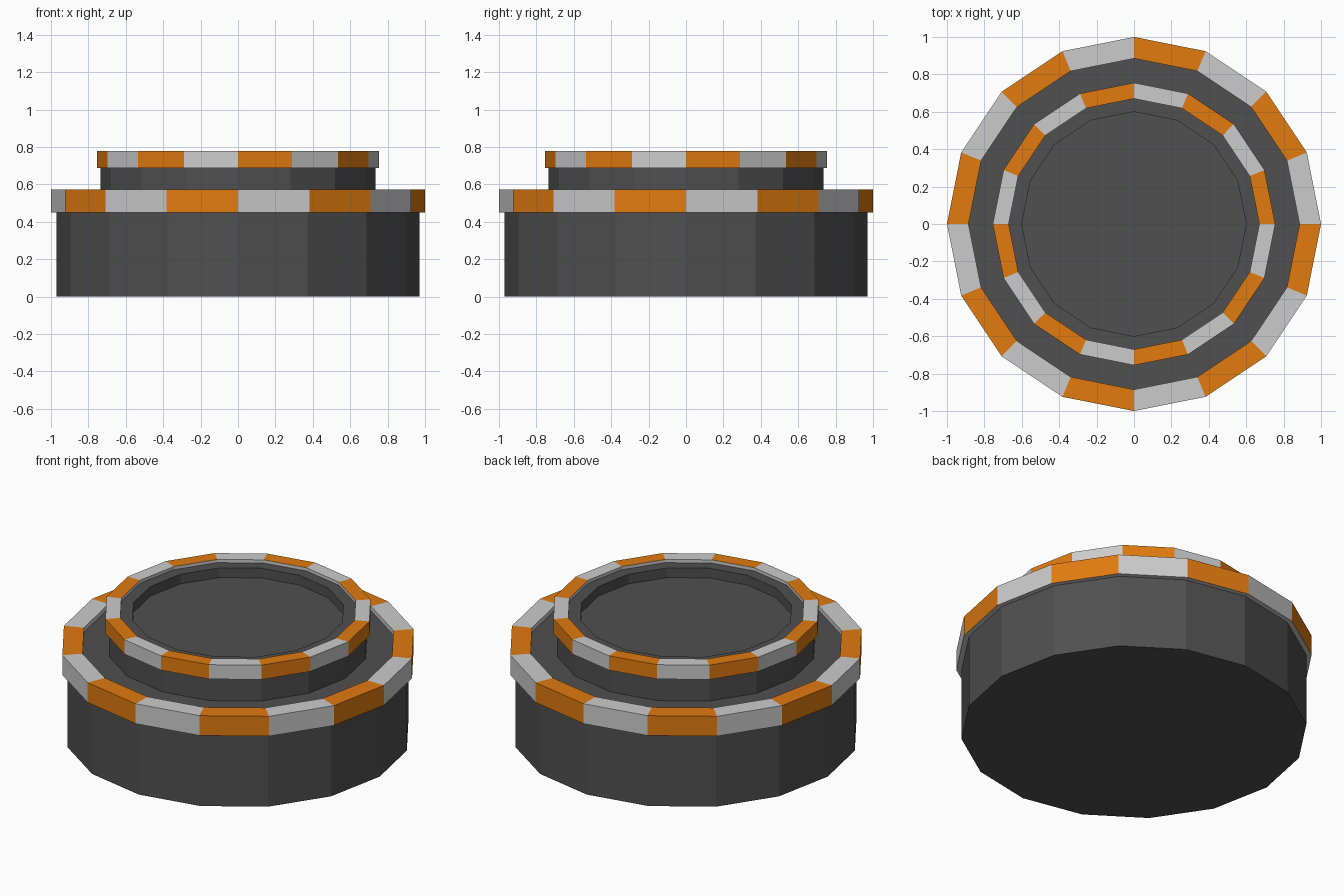
import bpy, bmesh
from math import cos, sin, tau

if "Cube" in bpy.data.objects:
    bpy.data.objects.remove(bpy.data.objects["Cube"])

SIDES = 16


def material(name, rgb):
    m = bpy.data.materials.new(name)
    m.diffuse_color = (*rgb, 1)
    m.use_nodes = True
    m.node_tree.nodes["Principled BSDF"].inputs["Base Color"].default_value = m.diffuse_color
    return m


dark = material("dark_grey", (0.08, 0.08, 0.08))
light = material("light_grey", (0.8, 0.8, 0.8))
orange = material("orange", (0.75, 0.197, 0.005))


def lathe(name, profile, mats, plain=(), cap_start=False, cap_end=False):
    """Spin an (r, z) profile; materials alternate by sector.
    Profile segments listed in plain use light grey all round."""
    mesh = bpy.data.meshes.new(name)
    for m in mats:
        mesh.materials.append(m)
    bm = bmesh.new()
    rings = [[bm.verts.new((r * cos(tau * k / SIDES), r * sin(tau * k / SIDES), z))
              for k in range(SIDES)] for r, z in profile]
    for i, (a, b) in enumerate(zip(rings, rings[1:])):
        for k in range(SIDES):
            n = (k + 1) % SIDES
            f = bm.faces.new((a[k], a[n], b[n], b[k]))
            f.material_index = mats.index(light) if i in plain else k % len(mats)
    if cap_start:
        bm.faces.new(rings[0][::-1])
    if cap_end:
        bm.faces.new(rings[-1])
    bm.to_mesh(mesh)
    bm.free()
    ob = bpy.data.objects.new(name, mesh)
    bpy.context.collection.objects.link(ob)
    return ob


# Wide base drum
lathe("base_drum", [(0.97, 0), (0.97, 0.45)], [dark], cap_start=True)

# Lower striped rim with plain underside and inner lip
lathe("lower_striped_rim",
      [(0.97, 0.45), (1.0, 0.45), (1.0, 0.573), (0.885, 0.573), (0.885, 0.545)],
      [light, orange], plain=(0, 3))

# Deck and wall of the upper drum
lathe("upper_drum", [(0.885, 0.545), (0.735, 0.545), (0.735, 0.688)], [dark])

# Upper striped rim, stripes offset by one sector
lathe("upper_striped_rim",
      [(0.735, 0.688), (0.755, 0.688), (0.755, 0.777), (0.67, 0.777), (0.67, 0.757)],
      [orange, light], plain=(0, 3))

# Inner ledge and recessed floor
lathe("recessed_floor", [(0.67, 0.757), (0.60, 0.757), (0.60, 0.697)], [dark], cap_end=True)
